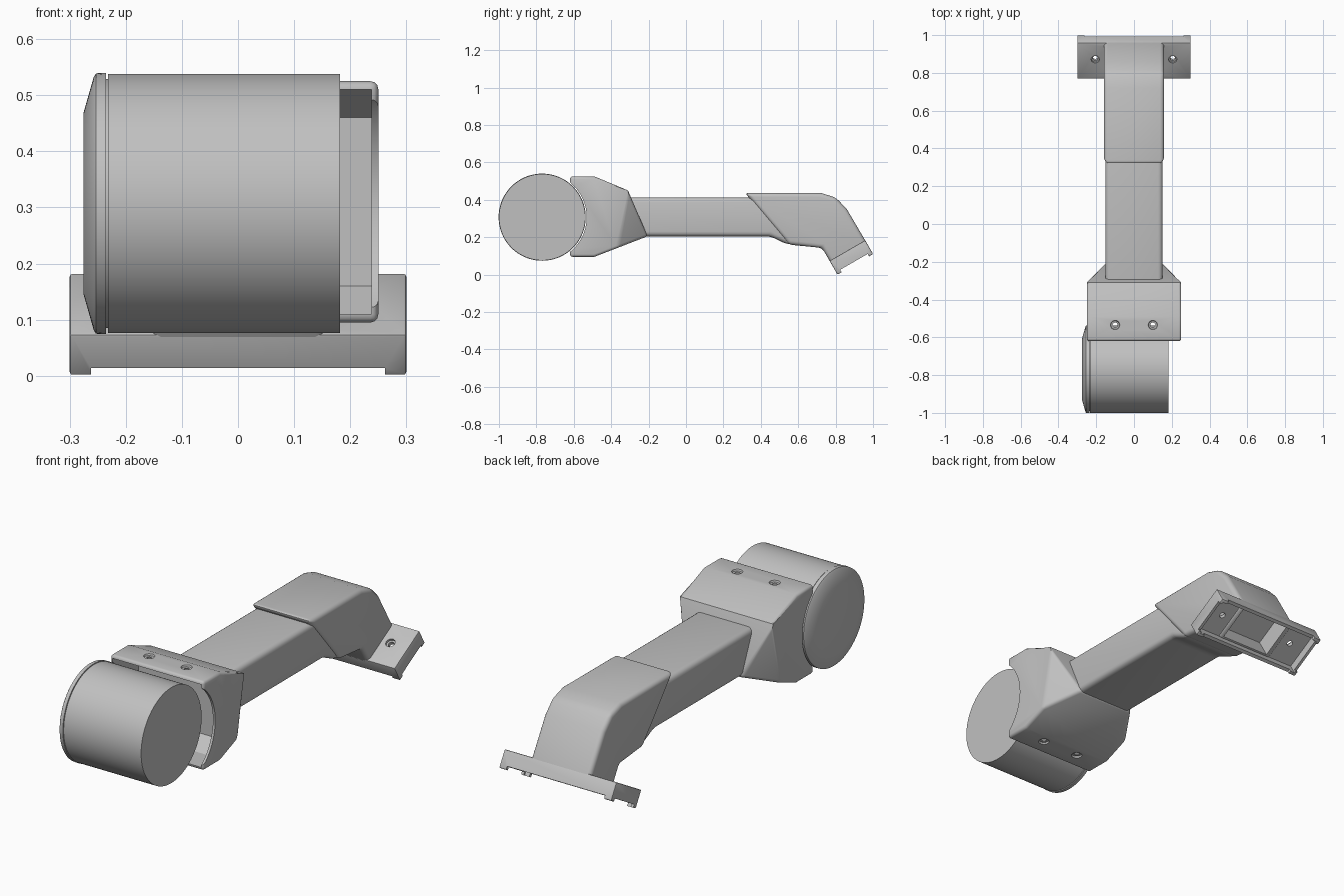
import bpy, bmesh, math
from mathutils import Vector, Matrix

default = bpy.data.objects.get("Cube")
if default:
    bpy.data.objects.remove(default, do_unlink=True)

grey = bpy.data.materials.new("light_grey")
grey.use_nodes = True
grey.diffuse_color = (0.53, 0.53, 0.53, 1)
grey.node_tree.nodes["Principled BSDF"].inputs["Base Color"].default_value = (0.53, 0.53, 0.53, 1)

AXIS_Y, AXIS_Z = -0.769, 0.307      # drum axis
TILT = math.radians(30)             # slope of the mounting bracket


def add_object(name, bm):
    bmesh.ops.recalc_face_normals(bm, faces=bm.faces[:])
    mesh = bpy.data.meshes.new(name)
    bm.to_mesh(mesh)
    bm.free()
    mesh.materials.append(grey)
    obj = bpy.data.objects.new(name, mesh)
    bpy.context.collection.objects.link(obj)
    return obj


def prism_mesh(profile, half):
    """Extrude a (y, z) outline across x."""
    bm = bmesh.new()
    face = bm.faces.new([bm.verts.new((-half, y, z)) for y, z in profile])
    new = bmesh.ops.extrude_face_region(bm, geom=[face])["geom"]
    moved = [v for v in new if isinstance(v, bmesh.types.BMVert)]
    bmesh.ops.translate(bm, verts=moved, vec=(2 * half, 0, 0))
    return bm


def prism(name, profile, half):
    return add_object(name, prism_mesh(profile, half))


def lathe(name, points, matrix, segments=96):
    """Revolve (distance, radius) points around local z."""
    bm = bmesh.new()
    rings = []
    for d, r in points:
        rings.append([bm.verts.new(matrix @ Vector((r * math.cos(a), r * math.sin(a), d)))
                      for a in (math.tau * i / segments for i in range(segments))])
    for a, b in zip(rings, rings[1:]):
        for i in range(segments):
            j = (i + 1) % segments
            bm.faces.new((a[i], a[j], b[j], b[i]))
    bm.faces.new(rings[0])
    bm.faces.new(rings[-1])
    return add_object(name, bm)


def apply(obj, mod):
    bpy.context.view_layer.objects.active = obj
    bpy.ops.object.modifier_apply(modifier=mod.name)


def bevel(obj, width, segments=4):
    mod = obj.modifiers.new("round", "BEVEL")
    mod.width, mod.segments = width, segments
    mod.limit_method, mod.angle_limit = "ANGLE", math.radians(25)
    apply(obj, mod)


def cut(objs, cutter):
    cutter.hide_render = True
    for obj in objs:
        mod = obj.modifiers.new("cut", "BOOLEAN")
        mod.operation, mod.solver, mod.object = "DIFFERENCE", "EXACT", cutter
        apply(obj, mod)
    bpy.data.objects.remove(cutter, do_unlink=True)


def smooth(obj):
    bpy.ops.object.select_all(action="DESELECT")
    obj.select_set(True)
    bpy.context.view_layer.objects.active = obj
    bpy.ops.object.shade_smooth_by_angle(angle=math.radians(32))


def on_base(u, h):
    """Point (y, z) from distance along and height above the sloped mounting plane."""
    c, s = math.cos(TILT), math.sin(TILT)
    return (0.81 + c * u - s * h, s * u + c * h)


def base_box(u0, u1, h0, h1):
    return [on_base(u0, h0), on_base(u0, h1), on_base(u1, h1), on_base(u1, h0)]


# Drum and chamfered end cap
along_x = Matrix.Translation((0, AXIS_Y, AXIS_Z)) @ Matrix.Rotation(math.pi / 2, 4, "Y")
drum = lathe("motor_drum", [(-0.24, 0.222), (-0.232, 0.222), (-0.232, 0.231), (0.182, 0.231)], along_x)
cap = lathe("drum_end_cap", [(-0.275, 0.163), (-0.257, 0.226), (-0.253, 0.232), (-0.235, 0.233)], along_x)

# Housing: faceted block with slanted rear corners
bm = prism_mesh([(-0.62, 0.525), (-0.49, 0.525), (-0.31, 0.45), (-0.205, 0.205),
                 (-0.49, 0.095), (-0.62, 0.095)], 0.25)
for side in (1, -1):
    a, b, c = (Vector((side * x, y, z)) for x, y, z in
               ((0.25, -0.31, 0.45), (0.25, -0.36, 0.17), (0.15, -0.205, 0.205)))
    normal = (b - a).cross(c - a) * side
    result = bmesh.ops.bisect_plane(bm, geom=bm.verts[:] + bm.edges[:] + bm.faces[:],
                                    plane_co=a, plane_no=normal, clear_outer=True)
    bmesh.ops.holes_fill(bm, edges=[e for e in bm.edges if e.is_boundary], sides=0)
housing = add_object("drum_housing", bm)
bevel(housing, 0.014, 3)

# Housing cavity, round side openings and countersunk screw holes
cut([housing], prism("cavity_cutter", [(-0.75, 0.11), (-0.75, 0.51), (-0.5, 0.51), (-0.42, 0.46),
                                       (-0.42, 0.16), (-0.5, 0.11)], 0.238))
cut([housing], lathe("drum_cutter", [(-0.4, 0.238), (0.4, 0.238)], along_x))
for x in (-0.1, 0.1):
    for z, flip in ((0.525, 0), (0.095, math.pi)):
        place = Matrix.Translation((x, -0.535, z)) @ Matrix.Rotation(flip, 4, "X")
        cut([housing], lathe("screw_cutter", [(-0.04, 0.013), (-0.009, 0.013), (-0.008, 0.022),
                                              (0.02, 0.032)], place, 24))

# Straight arm with a widened underside
arm = prism("arm_tube", [(-0.35, 0.205), (-0.35, 0.412), (0.5, 0.412), (0.66, 0.3),
                         (0.66, 0.162), (0.54, 0.162), (0.45, 0.205)], 0.152)
bevel(arm, 0.025)

# Elbow sleeve bending down to the bracket
elbow = prism("elbow", [(0.315, 0.437), (0.72, 0.437), (0.80, 0.412), (0.858, 0.353),
                        on_base(0.22, 0.05), on_base(0, 0.05), on_base(0, 0.165),
                        (0.55, 0.16)], 0.16)
bevel(elbow, 0.022)

# Mounting bracket with wings, hollow underside and corner feet
bracket = prism("mounting_bracket", base_box(0, 0.22, 0, 0.085), 0.3)
bevel(bracket, 0.005, 2)
cut([bracket], prism("long_notch", base_box(-0.1, 0.3, -0.1, 0.016), 0.262))
cut([bracket], prism("end_notch", base_box(0.025, 0.195, -0.1, 0.015), 0.4))
cut([bracket], prism("underside_cutter", base_box(0.016, 0.204, -0.1, 0.055), 0.286))
cut([bracket, elbow], prism("pocket_cutter", base_box(0.025, 0.195, -0.1, 0.15), 0.13))
for x in (-0.205, 0.205):
    y, z = on_base(0.12, 0.085)
    place = Matrix.Translation((x, y, z)) @ Matrix.Rotation(TILT, 4, "X")
    cut([bracket], lathe("bolt_cutter", [(-0.1, 0.014), (-0.012, 0.014), (-0.011, 0.022),
                                         (0.05, 0.022)], place, 24))

for part in (drum, cap, housing, arm, elbow, bracket):
    smooth(part)
